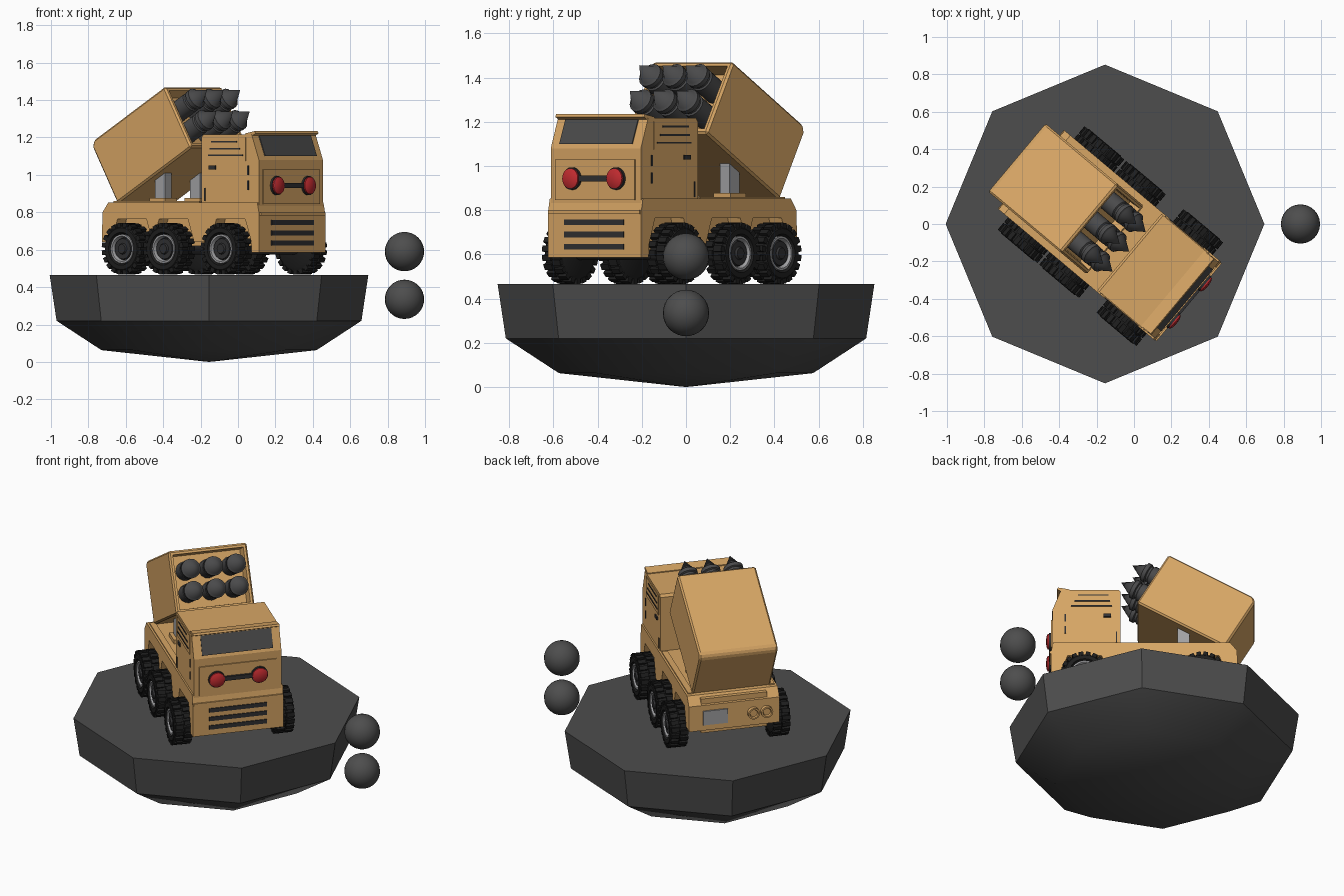
import bpy, bmesh, math
from mathutils import Matrix, Vector

if "Cube" in bpy.data.objects:
    bpy.data.objects.remove(bpy.data.objects["Cube"])

def material(name, r, g, b):
    m = bpy.data.materials.new(name)
    m.diffuse_color = (r, g, b, 1)
    m.use_nodes = True
    m.node_tree.nodes["Principled BSDF"].inputs["Base Color"].default_value = m.diffuse_color
    return m

TAN = material("sand_paint", .68, .38, .13)
STONE = material("dark_stone", .075, .075, .075)
METAL = material("missile_grey", .068, .068, .07)
RUBBER = material("black_rubber", .013, .013, .013)
TRIM = material("dark_trim", .03, .03, .032)
GLASS = material("window_grey", .07, .07, .07)
STEEL = material("light_steel", .36, .36, .37)
RED = material("red_lamp", .55, .025, .03)

# Truck frame: local +X is forward, turned 40 degrees clockwise on the base
TRUCK = Matrix.Translation((-.084, -.1, 0)) @ Matrix.Rotation(math.radians(-40), 4, 'Z')
ALONG_X = Matrix.Rotation(math.radians(90), 4, 'Y')
ALONG_Y = Matrix.Rotation(math.radians(-90), 4, 'X')
T = Matrix.Translation

def make(name, bm, mat, smooth=None, frame=TRUCK):
    bmesh.ops.recalc_face_normals(bm, faces=bm.faces)
    bm.transform(frame)
    me = bpy.data.meshes.new(name)
    bm.to_mesh(me)
    bm.free()
    me.materials.append(mat)
    ob = bpy.data.objects.new(name, me)
    bpy.context.collection.objects.link(ob)
    if smooth:
        bpy.ops.object.select_all(action='DESELECT')
        ob.select_set(True)
        bpy.context.view_layer.objects.active = ob
        bpy.ops.object.shade_smooth_by_angle(angle=math.radians(smooth))
    return ob

def box(bm, x0, x1, y0, y1, z0, z1, m=Matrix()):
    mat = m @ T(((x0 + x1) / 2, (y0 + y1) / 2, (z0 + z1) / 2)) @ Matrix.Diagonal((x1 - x0, y1 - y0, z1 - z0, 1))
    bmesh.ops.create_cube(bm, size=1, matrix=mat)

def extrude(bm, pts, half):
    """Side profile of (x, z) points extruded across the width."""
    a = [bm.verts.new((x, -half, z)) for x, z in pts]
    b = [bm.verts.new((x, half, z)) for x, z in pts]
    bm.faces.new(a)
    bm.faces.new(b[::-1])
    for i in range(len(pts)):
        j = (i + 1) % len(pts)
        bm.faces.new((a[i], b[i], b[j], a[j]))

def lathe(bm, pts, n, m=Matrix()):
    """Profile of (radius, height) points spun about Z, then placed by m."""
    v = [bm.verts.new((r, 0, h)) for r, h in pts]
    e = [bm.edges.new(p) for p in zip(v, v[1:])]
    old = set(bm.verts) - set(v)
    bmesh.ops.spin(bm, geom=v + e, cent=(0, 0, 0), axis=(0, 0, 1), angle=2 * math.pi, steps=n)
    new = [x for x in bm.verts if x not in old]
    bmesh.ops.remove_doubles(bm, verts=new, dist=1e-5)
    bmesh.ops.transform(bm, matrix=m, verts=[x for x in bm.verts if x not in old])

# Stone base and two loose balls
bm = bmesh.new()
lathe(bm, [(0, .465), (.852, .465), (.815, .22), (.575, .063), (0, 0)], 8)
make("stone_base", bm, STONE, 30, T((-.155, 0, 0)))
for i, z in enumerate((.335, .59)):
    bm = bmesh.new()
    bmesh.ops.create_uvsphere(bm, u_segments=24, v_segments=16, radius=.105, matrix=T((.89, 0, z)))
    make(f"stone_ball_{i + 1}", bm, STONE, 60, Matrix())

# Chassis with trapezoid wheel arches
AXLES = (-.40, -.11, .29)
pts = [(.488, .585), (.488, .79), (.475, .853), (-.565, .853), (-.605, .80), (-.61, .64)]
for x in AXLES:
    pts += [(x - .142, .645), (x - .1, .765), (x + .1, .765), (x + .142, .645)]
pts += [(.435, .585)]
bm = bmesh.new()
extrude(bm, pts, .275)
box(bm, -.60, .47, -.2, .2, .62, .84)
make("chassis", bm, TAN)

# Cab
bm = bmesh.new()
extrude(bm, [(.078, .80), (.078, 1.2), (.09, 1.216), (.428, 1.216), (.479, 1.08), (.479, .80)], .266)
box(bm, .479, .486, -.235, .235, .845, 1.03)
make("cab", bm, TAN)
bm = bmesh.new()
extrude(bm, [(.38, 1.212), (.38, 1.222), (.446, 1.234), (.452, 1.222), (.424, 1.206)], .262)
make("roof_visor", bm, TAN)

# Windscreen plate on the sloping front
bm = bmesh.new()
extrude(bm, [(.476, 1.1), (.434, 1.208), (.438, 1.211), (.481, 1.1)], .215)
make("windscreen", bm, GLASS)

# Grille bars and bumper edge
bm = bmesh.new()
for z in (.635, .69, .745):
    box(bm, .484, .493, -.175, .175, z - .013, z + .013)
make("grille", bm, TRIM)
bm = bmesh.new()
box(bm, .48, .495, -.27, .27, .783, .8)
make("bumper_ledge", bm, TAN)

# Red headlamps with a linking bar
rims, lamps = bmesh.new(), bmesh.new()
for y in (-.13, .13):
    m = T((.484, y, .943)) @ ALONG_X
    lathe(rims, [(0, 0), (.051, 0), (.051, .014), (0, .014)], 24, m)
    lathe(lamps, [(.046, .012), (.046, .022), (.03, .03), (0, .033)], 24, m)
box(rims, .484, .5, -.1, .1, .93, .956)
make("headlamp_rims_and_bar", rims, TRIM, 40)
make("headlamps", lamps, RED, 50)

# Side windows: raised frame, dark slats, handles and hinges
frames, slats = bmesh.new(), bmesh.new()
for s in (-1, 1):
    def side(bm, x0, x1, z0, z1, d):
        box(bm, x0, x1, min(s * .262, s * (.266 + d)), max(s * .262, s * (.266 + d)), z0, z1)
    side(frames, .11, .39, 1.075, 1.2, .004)
    for i, z in enumerate((1.105, 1.14, 1.178)):
        side(slats, .13 + .01 * i, .37 - .02 * i, z - .004, z + .004, .007)
    side(slats, .135, .18, 1.03, 1.05, .008)
    for z in (.92, 1.0):
        side(slats, .40, .408, z, z + .05, .004)
    side(slats, .10, .106, .86, .93, .004)
make("side_window_panels", frames, TAN)
make("door_fittings", slats, TRIM)

# Rear plate, tail lamps and deck strips
bm = bmesh.new()
box(bm, -.615, -.605, .04, .19, .675, .765)
make("rear_plate", bm, STEEL)
bm = bmesh.new()
for y in (-.115, -.195):
    lathe(bm, [(0, 0), (.036, 0), (.036, .025), (.026, .025), (.022, .015), (0, .015)], 16,
          T((-.605, y, .72)) @ Matrix.Rotation(math.radians(-90), 4, 'Y'))
make("tail_lamps", bm, TAN, 40)
bm = bmesh.new()
for s in (-1, 1):
    box(bm, -.54, .06, s * .245 - .018, s * .245 + .018, .85, .86)
make("deck_rails", bm, TAN)

# Six wheels with tread lugs
for x, row in zip(AXLES, ("rear", "middle", "front")):
    for s, name in ((-1, "right"), (1, "left")):
        m = T((x, s * .255, .605)) @ (ALONG_Y if s > 0 else Matrix.Rotation(math.radians(90), 4, 'X'))
        bm = bmesh.new()
        lathe(bm, [(0, 0), (.1, 0), (.124, .012), (.128, .055), (.124, .098), (.112, .11),
                   (.088, .11), (.076, .085), (0, .085)], 24, m)
        for k in range(20):
            for h0, h1, off in ((.004, .052, 0), (.058, .106, .5)):
                box(bm, .115, .1385, -.013, .013, h0, h1,
                    m @ Matrix.Rotation(2 * math.pi * (k + off) / 20, 4, 'Z'))
        make(f"{row}_{name}_tyre", bm, RUBBER, 35)
        bm = bmesh.new()
        lathe(bm, [(.078, .08), (.078, .104), (.068, .104), (.06, .09), (.06, .08)], 24, m)
        make(f"{row}_{name}_rim", bm, STEEL, 35)
        bm = bmesh.new()
        lathe(bm, [(.06, .08), (.055, .097), (.03, .097), (.025, .107), (0, .107)], 16, m)
        make(f"{row}_{name}_hub", bm, TRIM, 35)
bm = bmesh.new()
for x in AXLES:
    lathe(bm, [(0, -.26), (.03, -.26), (.03, .26), (0, .26)], 12, T((x, 0, .605)) @ ALONG_Y)
make("axles", bm, TRIM, 40)

# Launcher struts and feet
struts, feet = bmesh.new(), bmesh.new()
for y in (-.146, .146):
    extrude(struts, [(-.325, .86), (-.325, 1.0), (-.29, 1.03), (-.255, 1.03), (-.255, .86)], .028)
    bmesh.ops.translate(struts, vec=(0, y, 0), verts=struts.verts[-10:])
    box(feet, -.345, -.235, y - .05, y + .05, .85, .877)
make("launcher_struts", struts, STEEL)
make("strut_feet", feet, TAN)

# Launcher box tilted 30 degrees, with a recessed front
TILT = TRUCK @ T((-.11, 0, 1.31)) @ Matrix.Rotation(math.radians(-30), 4, 'Y')
bm = bmesh.new()
extrude(bm, [(0, -.187), (0, .187), (-.575, .187), (-.6, .16), (-.6, -.187)], .238)
bmesh.ops.recalc_face_normals(bm, faces=bm.faces)
bmesh.ops.bevel(bm, geom=bm.edges[:], offset=.01, segments=1, affect='EDGES')
bm.normal_update()
front = max(bm.faces, key=lambda f: f.normal.x * f.calc_area())
bmesh.ops.inset_region(bm, faces=[front], thickness=.02)
bmesh.ops.inset_region(bm, faces=[front], thickness=.008, depth=-.07)
make("launcher_box", bm, TAN, None, TILT)

# Two rows of three missiles
bm = bmesh.new()
for z in (-.067, .065):
    for y in (-.138, 0, .138):
        lathe(bm, [(0, -.075), (.056, -.075), (.056, .045), (.048, .05), (.048, .062), (.058, .067),
                   (.058, .09), (.046, .096), (0, .175)], 16, T((0, y, z)) @ ALONG_X)
make("missiles", bm, METAL, 35, TILT)
